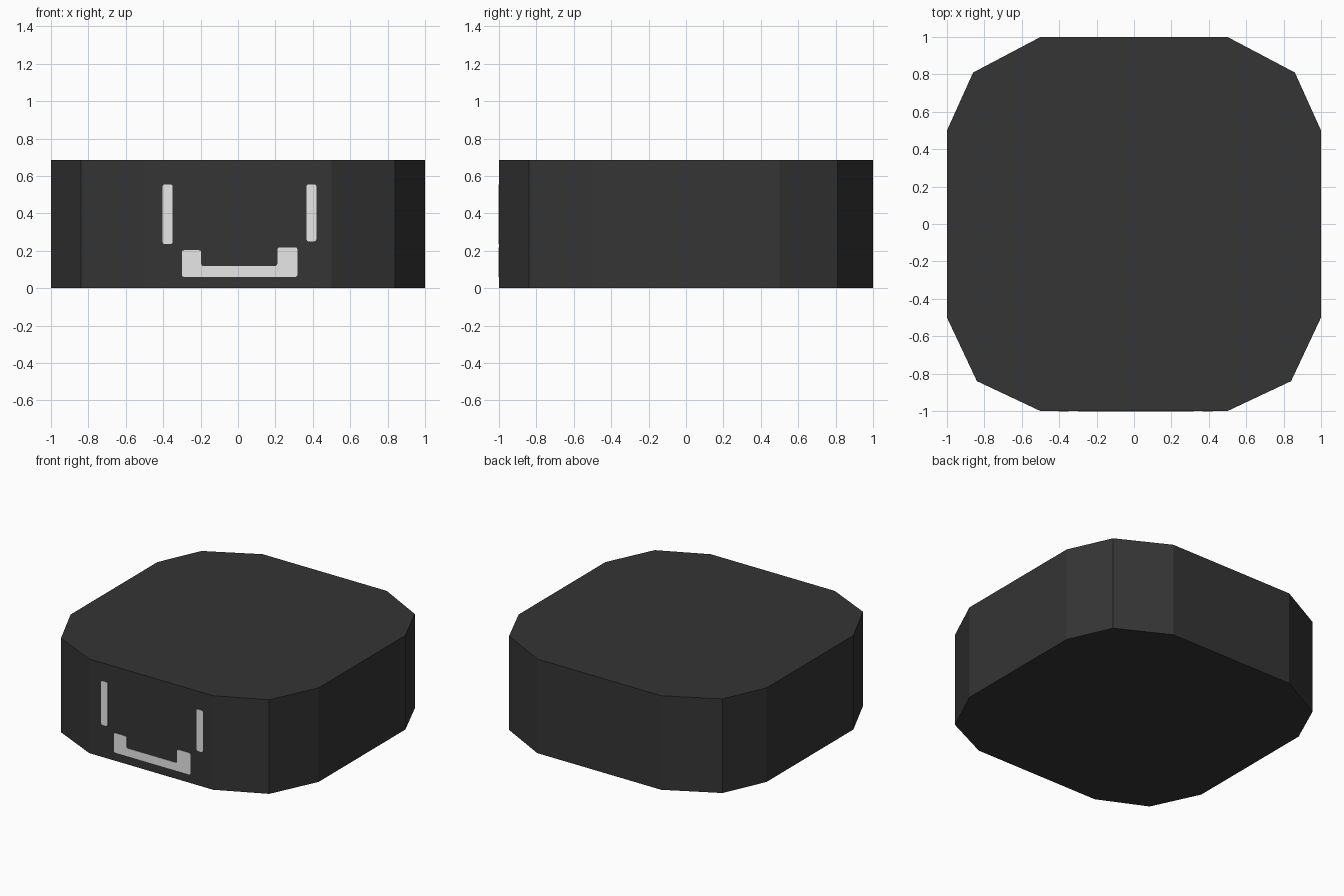
import bpy, bmesh

if "Cube" in bpy.data.objects:
    bpy.data.objects.remove(bpy.data.objects["Cube"])


def material(name, r, g, b):
    m = bpy.data.materials.new(name)
    m.diffuse_color = (r, g, b, 1)
    m.use_nodes = True
    m.node_tree.nodes["Principled BSDF"].inputs["Base Color"].default_value = m.diffuse_color
    return m


charcoal = material("charcoal", 0.035, 0.035, 0.035)
light_grey = material("light grey", 0.8, 0.8, 0.8)


def prism(name, points, direction, mat, rounding=0.0):
    """Extrude a closed outline of 3D points along a direction."""
    bm = bmesh.new()
    face = bm.faces.new([bm.verts.new(p) for p in points])
    if rounding:
        bmesh.ops.bevel(bm, geom=bm.verts[:], offset=rounding, segments=3,
                        profile=0.5, affect='VERTICES')
        face = bm.faces[:][0]
    ext = bmesh.ops.extrude_face_region(bm, geom=[face], use_keep_orig=True)
    new_verts = [g for g in ext["geom"] if isinstance(g, bmesh.types.BMVert)]
    bmesh.ops.translate(bm, verts=new_verts, vec=direction)
    bmesh.ops.recalc_face_normals(bm, faces=bm.faces[:])
    mesh = bpy.data.meshes.new(name)
    bm.to_mesh(mesh)
    bm.free()
    mesh.materials.append(mat)
    obj = bpy.data.objects.new(name, mesh)
    bpy.context.collection.objects.link(obj)
    return obj


# Body: twelve-sided block, right half of the outline mirrored to the left
half = [(0.5, -1), (0.84, -0.84), (1, -0.5), (1, 0.5), (0.86, 0.81), (0.5, 1)]
outline = half + [(-x, y) for x, y in reversed(half)]
prism("body", [(x, y, 0) for x, y in outline], (0, 0, 0.686), charcoal)


# Face markings: thin plates with softened corners on the front
def plate(name, points):
    prism(name, [(x, -0.998, z) for x, z in points], (0, -0.004, 0),
          light_grey, 0.012)


def bar(name, x0, x1, z0, z1):
    plate(name, [(x0, z0), (x1, z0), (x1, z1), (x0, z1)])


bar("left_eye", -0.403, -0.35, 0.235, 0.555)
bar("right_eye", 0.366, 0.419, 0.25, 0.555)

# Mouth: flat U with two raised ends
plate("mouth", [(-0.30, 0.06), (0.318, 0.06), (0.318, 0.218), (0.21, 0.218),
                (0.21, 0.118), (-0.197, 0.118), (-0.197, 0.203), (-0.30, 0.203)])
